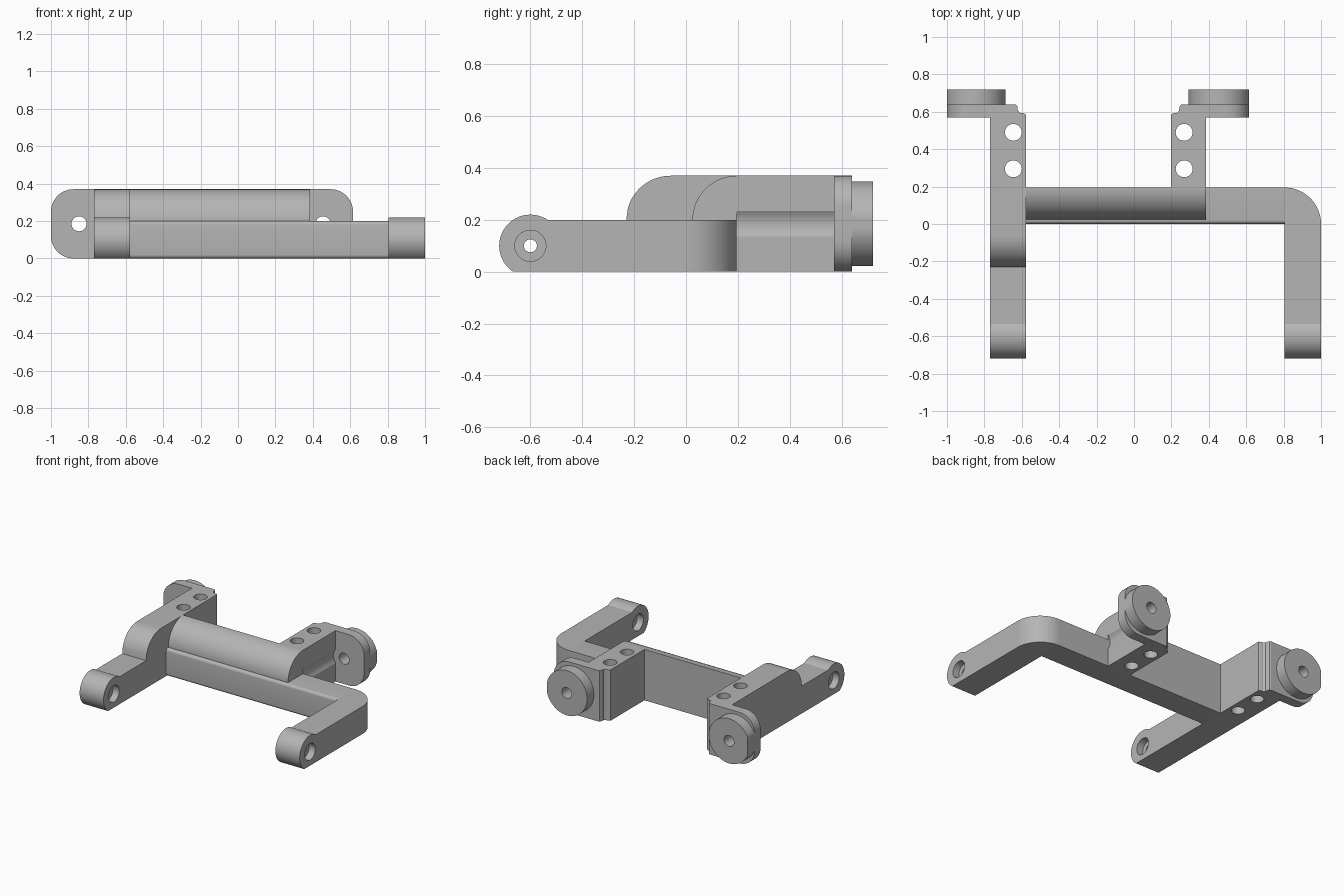
import bpy
import bmesh
from math import sin, cos, pi, radians
from mathutils import Vector

if "Cube" in bpy.data.objects:
    bpy.data.objects.remove(bpy.data.objects["Cube"], do_unlink=True)

grey = bpy.data.materials.new("plain grey")
grey.use_nodes = True
grey.diffuse_color = (0.46, 0.46, 0.46, 1)
grey.node_tree.nodes["Principled BSDF"].inputs["Base Color"].default_value = grey.diffuse_color

TOP, BAR_TOP, BACK = 0.37, 0.2, 0.195
EAR_Y, DISC_Y, END_Y = 0.57, 0.64, 0.72
PIVOT = (-0.6, 0.1)


def arc(cx, cy, r, start, end, steps=16):
    """Points along a circular arc, angles in degrees."""
    angles = [radians(start + (end - start) * i / steps) for i in range(steps + 1)]
    return [(cx + r * cos(a), cy + r * sin(a)) for a in angles]


def prism(name, outline, axis, lo, hi):
    """Extrude a 2D outline along an axis; the outline uses the other two axes in order."""
    def place(p, d):
        return {"x": (d, p[0], p[1]), "y": (p[0], d, p[1]), "z": (p[0], p[1], d)}[axis]
    bm = bmesh.new()
    base = bm.faces.new([bm.verts.new(place(p, lo)) for p in outline])
    grown = bmesh.ops.extrude_face_region(bm, geom=[base])
    verts = [v for v in grown["geom"] if isinstance(v, bmesh.types.BMVert)]
    bmesh.ops.translate(bm, verts=verts, vec=Vector(place((0, 0), hi - lo)))
    bmesh.ops.recalc_face_normals(bm, faces=bm.faces)
    mesh = bpy.data.meshes.new(name)
    bm.to_mesh(mesh)
    bm.free()
    obj = bpy.data.objects.new(name, mesh)
    bpy.context.collection.objects.link(obj)
    mesh.materials.append(grey)
    return obj


def activate(obj):
    bpy.ops.object.select_all(action="DESELECT")
    obj.select_set(True)
    bpy.context.view_layer.objects.active = obj


def drill(obj, centre, r, axis, lo, hi):
    """Cut a round hole through a part."""
    cutter = prism("hole_cutter", arc(*centre, r, 0, 360, 40)[:-1], axis, lo, hi)
    activate(obj)
    mod = obj.modifiers.new("hole", "BOOLEAN")
    mod.operation, mod.solver, mod.object = "DIFFERENCE", "EXACT", cutter
    bpy.ops.object.modifier_apply(modifier=mod.name)
    bpy.data.objects.remove(cutter, do_unlink=True)


def drill_pivot(obj, lo, hi):
    """Pivot hole, counterbored from both sides."""
    drill(obj, PIVOT, 0.025, "x", lo - 0.1, hi + 0.1)
    drill(obj, PIVOT, 0.06, "x", lo - 0.1, lo + 0.05)
    drill(obj, PIVOT, 0.06, "x", hi - 0.05, hi + 0.1)


def drill_bolts(obj, x):
    for y in (0.295, 0.49):
        drill(obj, (x, y), 0.045, "z", -0.1, 0.5)


# Rounded arm tip, from the top of the arm round to the underside
tip = arc(*PIVOT, 0.12, 56.4, 236.4, 40)

# Long arm with the raised rear half
long_arm = prism("right_long_arm",
                 tip + [(EAR_Y, 0), (EAR_Y, TOP)] + arc(-0.06, BAR_TOP, 0.17, 90, 166)
                 + [(-0.23, BAR_TOP)], "x", -0.77, -0.578)
drill_pivot(long_arm, -0.77, -0.578)
drill_bolts(long_arm, -0.645)

# Low arm and its rounded corner
low_arm = prism("left_low_arm", tip + [(0, 0), (0, BAR_TOP)], "x", 0.805, 1)
drill_pivot(low_arm, 0.805, 1)
prism("corner", [(0.805, 0)] + arc(0.805, 0, BACK, 0, 90, 24), "z", 0, BAR_TOP)

# Cross bar with eased front edges, and the rounded ridge on it
prism("cross_bar", arc(0.02, 0.02, 0.02, 270, 180, 6)
      + arc(0.02, BAR_TOP - 0.02, 0.02, 180, 90, 6)
      + [(BACK, BAR_TOP), (BACK, 0)], "x", -0.578, 0.805)
prism("ridge", arc(BACK, BAR_TOP, 0.17, 180, 90, 24) + [(BACK, BAR_TOP)],
      "x", -0.578, 0.385)

# Short rear arm with a screw clearance groove
rear_arm = prism("left_rear_arm", [(0.198, 0), (0.385, 0), (0.385, TOP), (0.198, TOP)],
                 "y", BACK, EAR_Y)
drill_bolts(rear_arm, 0.268)
drill(rear_arm, (0.455, TOP / 2), 0.086, "y", BACK - 0.1, EAR_Y + 0.1)


# Mounting ears: rounded plate, stepped root and round boss
def ear(side, sign, outer, inner, centre):
    mid = (centre, TOP / 2)
    root = inner + sign * 0.06
    r = 0.12
    corner = outer - sign * r
    upper = [(corner + sign * r * cos(a), TOP - r + r * sin(a))
             for a in (radians(7.5 * i) for i in range(13))]
    lower = [(x, TOP - z) for x, z in reversed(upper)]
    plate = prism(side + "_ear", upper + [(root, TOP), (root, 0)] + lower,
                  "y", EAR_Y, DISC_Y)
    step = [(0.06, EAR_Y), (0, EAR_Y), (0, 0.585), (0.012, 0.592), (0.03, 0.594),
            (0.043, 0.605), (0.045, 0.625), (0.052, 0.637), (0.06, DISC_Y)]
    prism(side + "_ear_root", [(inner + sign * d, y) for d, y in step], "z", 0, TOP)
    limit = abs(outer)
    rim = [(max(-limit, x) if sign < 0 else min(limit, x), z)
           for x, z in arc(*mid, 0.163, 0, 360, 64)[:-1]]
    boss = prism(side + "_boss", rim, "y", DISC_Y, END_Y)
    for part in (plate, boss):
        drill(part, mid, 0.04, "y", EAR_Y - 0.1, END_Y + 0.1)


ear("right", -1, -1, -0.578, -0.85)
ear("left", 1, 0.615, 0.198, 0.455)

# Smooth the curved faces and keep the edges sharp
for obj in bpy.context.collection.objects:
    if obj.type == "MESH" and grey.name in obj.data.materials:
        activate(obj)
        bpy.ops.object.shade_smooth_by_angle(angle=radians(30))
